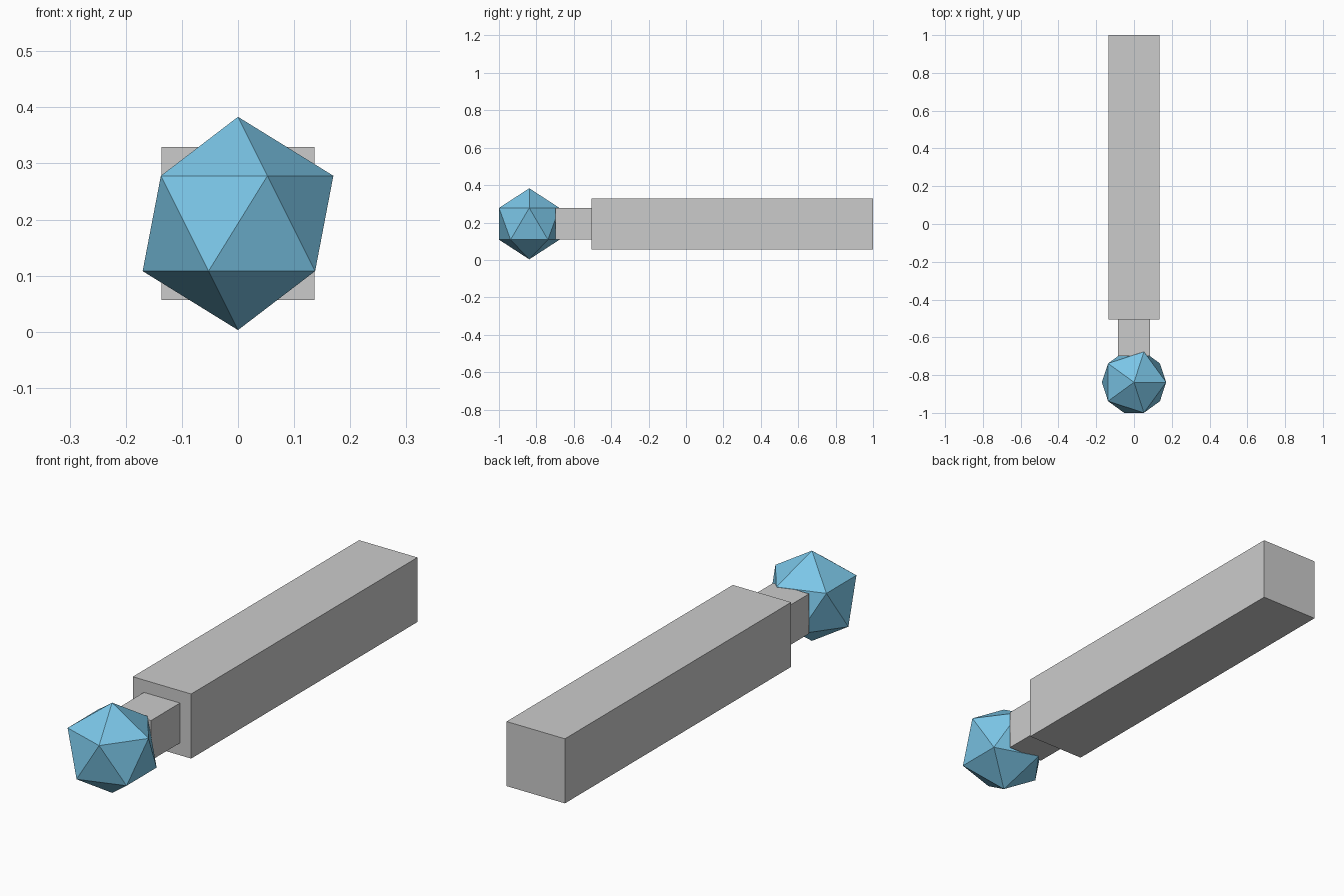
import bpy

cube = bpy.data.objects.get("Cube")
if cube:
    bpy.data.objects.remove(cube, do_unlink=True)


def material(name, rgb):
    mat = bpy.data.materials.new(name)
    mat.use_nodes = True
    mat.diffuse_color = (*rgb, 1)
    mat.node_tree.nodes["Principled BSDF"].inputs["Base Color"].default_value = (*rgb, 1)
    return mat


grey = material("light grey", (0.6, 0.6, 0.6))
blue = material("sky blue", (0.21, 0.60, 0.85))
AXIS_Z = 0.193


def bar(name, width, y_front, y_back):
    """Square bar lying along y on the shared axis."""
    bpy.ops.mesh.primitive_cube_add(size=1, location=(0, (y_front + y_back) / 2, AXIS_Z))
    obj = bpy.context.object
    obj.name = name
    obj.scale = (width, y_back - y_front, width)
    bpy.ops.object.transform_apply(location=False, rotation=False, scale=True)
    obj.data.materials.append(grey)


# Handle and the thinner neck in front of it
bar("handle", 0.272, -0.506, 1.0)
bar("neck", 0.168, -0.699, -0.506)

# Faceted head
bpy.ops.mesh.primitive_ico_sphere_add(subdivisions=1, radius=0.19, location=(0, -0.838, AXIS_Z))
head = bpy.context.object
head.name = "head"
head.data.materials.append(blue)
